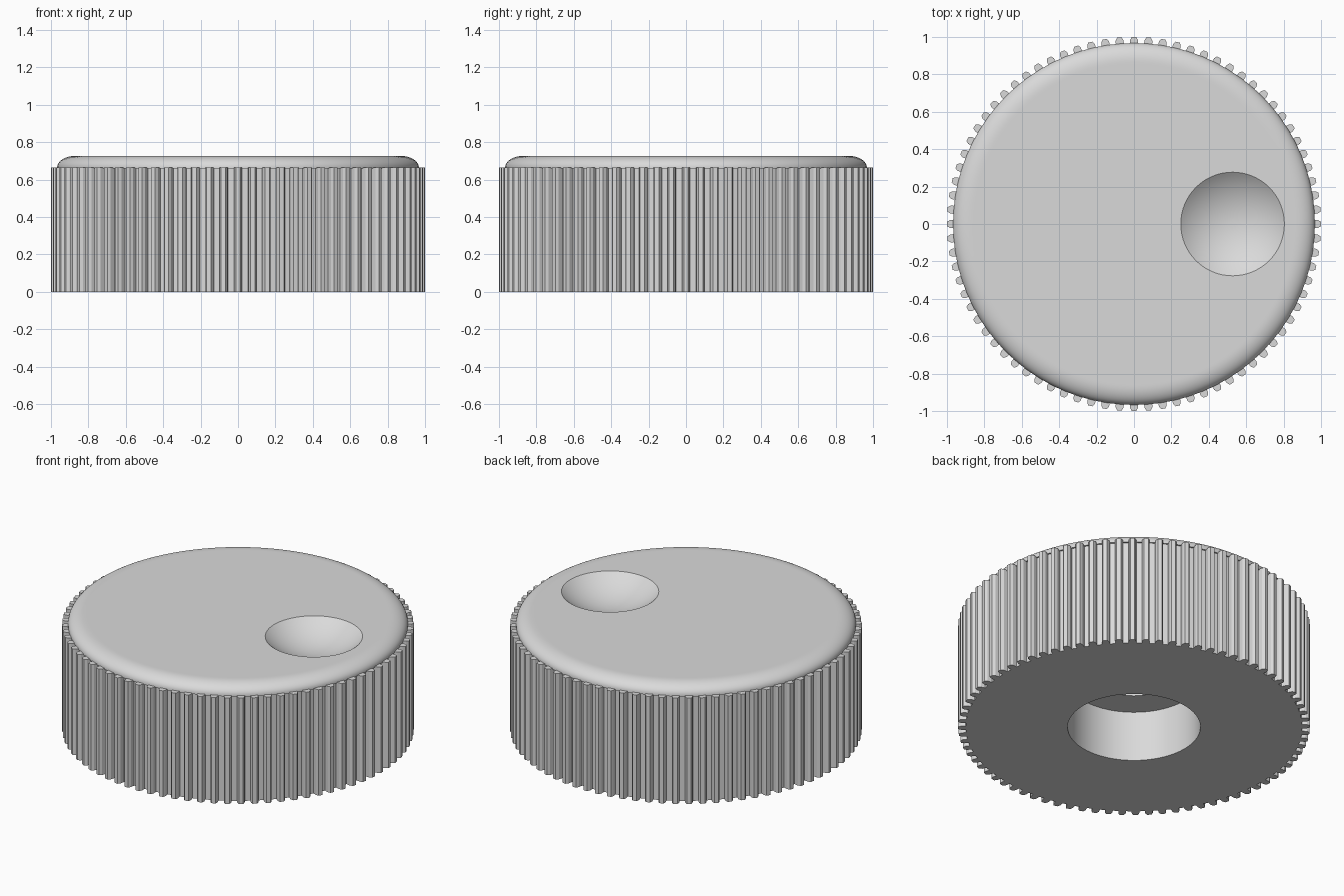
import bpy, bmesh, math

cube = bpy.data.objects.get("Cube")
if cube:
    bpy.data.objects.remove(cube, do_unlink=True)

grey = bpy.data.materials.new("plain grey")
grey.use_nodes = True
grey.diffuse_color = (0.7, 0.7, 0.7, 1)
grey.node_tree.nodes["Principled BSDF"].inputs["Base Color"].default_value = (0.7, 0.7, 0.7, 1)

TEETH = 80
SHOULDER, TOP = 0.665, 0.727


def finish(name, bm):
    bmesh.ops.recalc_face_normals(bm, faces=bm.faces)
    mesh = bpy.data.meshes.new(name)
    bm.to_mesh(mesh)
    bm.free()
    mesh.materials.append(grey)
    ob = bpy.data.objects.new(name, mesh)
    bpy.context.collection.objects.link(ob)
    return ob


def lathe(name, profile, segments, x=0):
    """Closed solid from (radius, height) rings, capped at both ends."""
    bm = bmesh.new()
    rings = []
    for r, z in profile:
        angles = [2 * math.pi * i / segments for i in range(segments)]
        rings.append([bm.verts.new((x + r * math.cos(a), r * math.sin(a), z)) for a in angles])
    for low, high in zip(rings, rings[1:]):
        for i in range(segments):
            j = (i + 1) % segments
            bm.faces.new((low[i], low[j], high[j], high[i]))
    bm.faces.new(rings[0][::-1])
    bm.faces.new(rings[-1])
    return finish(name, bm)


def combine(target, tool, operation):
    mod = target.modifiers.new(operation, "BOOLEAN")
    mod.operation = operation
    mod.solver = "EXACT"
    mod.object = tool
    bpy.context.view_layer.objects.active = target
    bpy.ops.object.modifier_apply(modifier=mod.name)
    bpy.data.objects.remove(tool, do_unlink=True)


# Grip body: a ridged outline pulled up to the shoulder
bm = bmesh.new()
tooth = [(0.957, -0.022), (0.984, -0.021), (1.0, -0.012),
         (1.0, 0.012), (0.984, 0.021), (0.957, 0.022)]
outline = []
for i in range(TEETH):
    a = 2 * math.pi * i / TEETH
    c, s = math.cos(a), math.sin(a)
    outline += [bm.verts.new((u * c - v * s, u * s + v * c, 0)) for u, v in tooth]
base = bm.faces.new(outline)
grown = bmesh.ops.extrude_face_region(bm, geom=[base])["geom"]
bmesh.ops.translate(bm, vec=(0, 0, SHOULDER),
                    verts=[g for g in grown if isinstance(g, bmesh.types.BMVert)])
knob = finish("knob", bm)

# Cap with a rounded rim
STEPS = 10
rim = [(0.967, SHOULDER - 0.006)]
for i in range(STEPS + 1):
    t = math.pi / 2 * i / STEPS
    rim.append((0.867 + 0.1 * math.cos(t), SHOULDER + (TOP - SHOULDER) * math.sin(t)))
rim.append((0.855, TOP))
combine(knob, lathe("cap", rim, 128), "UNION")

# Finger dimple: shallow spherical hollow
RADIUS, DEPTH = 0.277, 0.1
ball = (RADIUS ** 2 + DEPTH ** 2) / (2 * DEPTH)
edge = math.asin(RADIUS / ball)
bowl = []
for i in range(1, 17):
    t = edge * i / 16
    bowl.append((ball * math.sin(t), TOP - DEPTH + ball * (1 - math.cos(t))))
bowl.append((RADIUS, TOP + 0.1))
combine(knob, lathe("dimple_cutter", bowl, 64, 0.527), "DIFFERENCE")

# Stepped bore in the underside
bore = [(0.378, -0.1), (0.378, 0.316), (0.19, 0.316), (0.19, 0.5)]
combine(knob, lathe("bore_cutter", bore, 64), "DIFFERENCE")

bpy.ops.object.select_all(action="DESELECT")
knob.select_set(True)
bpy.context.view_layer.objects.active = knob
bpy.ops.object.shade_smooth_by_angle(angle=math.radians(25))
